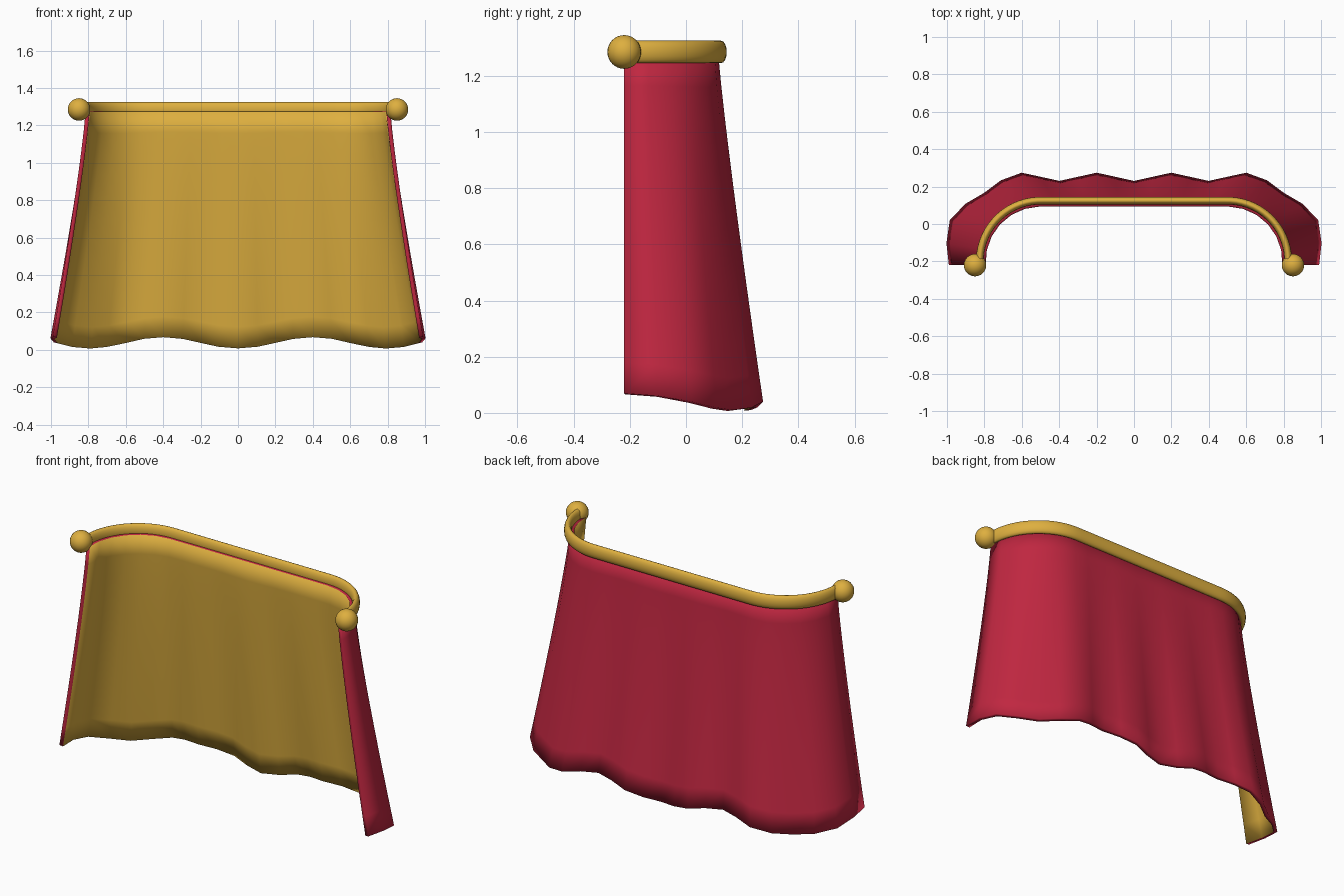
import bpy
import bmesh
from math import sin, cos, pi

old = bpy.data.objects.get("Cube")
if old:
    bpy.data.objects.remove(old, do_unlink=True)


def make_material(name, color, rough):
    m = bpy.data.materials.new(name)
    m.use_nodes = True
    m.diffuse_color = color
    bsdf = m.node_tree.nodes["Principled BSDF"]
    bsdf.inputs["Base Color"].default_value = color
    bsdf.inputs["Roughness"].default_value = rough
    return m


red = make_material("crimson cloth", (0.53, 0.02, 0.052, 1), 0.8)
gold = make_material("gold", (0.73, 0.43, 0.05, 1), 0.4)

STRAIGHT, FRONT_Y, ARC_Y = 0.5, -0.22, -0.2


def collar_path(u, radius):
    """Point and outward normal on the U-shaped plan, u from -1 to 1."""
    arc = radius * pi / 2
    side = 1 if u >= 0 else -1
    s = abs(u) * (STRAIGHT + arc + ARC_Y - FRONT_Y)
    if s <= STRAIGHT:
        return side * s, ARC_Y + radius, 0, 1
    if s <= STRAIGHT + arc:
        a = (s - STRAIGHT) / radius
        return (side * (STRAIGHT + radius * sin(a)), ARC_Y + radius * cos(a),
                side * sin(a), cos(a))
    return side * (STRAIGHT + radius), ARC_Y - (s - STRAIGHT - arc), side, 0


def add_mesh(name, bm, materials):
    for f in bm.faces:
        f.smooth = True
    me = bpy.data.meshes.new(name)
    bm.to_mesh(me)
    bm.free()
    for m in materials:
        me.materials.append(m)
    ob = bpy.data.objects.new(name, me)
    bpy.context.collection.objects.link(ob)
    return ob


def grid_mesh(rows, closed=False):
    """Skin rows of points into quads; closed joins the last row to the first."""
    bm = bmesh.new()
    v = [[bm.verts.new(p) for p in row] for row in rows]
    for j in range(len(v) if closed else len(v) - 1):
        a, b = v[j], v[(j + 1) % len(v)]
        for i in range(len(a) - 1):
            bm.faces.new((a[i], a[i + 1], b[i + 1], b[i]))
    return bm


# Cape cloth: flares downward, folds grow toward a wavy hem
COLS, ROWS, TOP = 24, 11, 1.275


def cape_point(u, t):
    x, y, nx, ny = collar_path(u, 0.315)
    flare = t ** 1.15
    fold = -0.022 * t * cos(6 * pi * u)
    hem = 0.04 - 0.03 * cos(3 * pi * u)
    x = x * (1 + 0.18 * flare) + nx * (0.05 * flare + fold)
    y = FRONT_Y + (y - FRONT_Y) * (1 + 0.41 * flare) + ny * fold
    return x, y, TOP + (hem - TOP) * t


cape = add_mesh("cape", grid_mesh(
    [[cape_point(2 * i / COLS - 1, j / ROWS) for i in range(COLS + 1)]
     for j in range(ROWS + 1)]), (red, gold))

# Gold lining on the inner shell, red rim
solid = cape.modifiers.new("thickness", "SOLIDIFY")
solid.thickness = 0.022
solid.offset = -1
solid.material_offset = 1

# Collar bar: tall oval section swept along the same plan
SIDES, STEPS = 16, 64
section = [(0.02 * cos(2 * pi * k / SIDES), 0.04 * sin(2 * pi * k / SIDES))
           for k in range(SIDES)]
rows = []
for out, up in section:
    row = []
    for i in range(STEPS + 1):
        x, y, nx, ny = collar_path(2 * i / STEPS - 1, 0.325)
        row.append((x + nx * out, y + ny * out, 1.285 + up))
    rows.append(row)
bar = grid_mesh(rows, closed=True)
bmesh.ops.holes_fill(bar, edges=bar.edges[:])
bmesh.ops.recalc_face_normals(bar, faces=bar.faces[:])
add_mesh("collar_bar", bar, (gold,))

# Ball clasps at the collar ends
for name, side in (("left_clasp", 1), ("right_clasp", -1)):
    ball = bmesh.new()
    bmesh.ops.create_uvsphere(ball, u_segments=24, v_segments=16, radius=0.06)
    ob = add_mesh(name, ball, (gold,))
    ob.location = (side * 0.85, FRONT_Y, 1.285)
